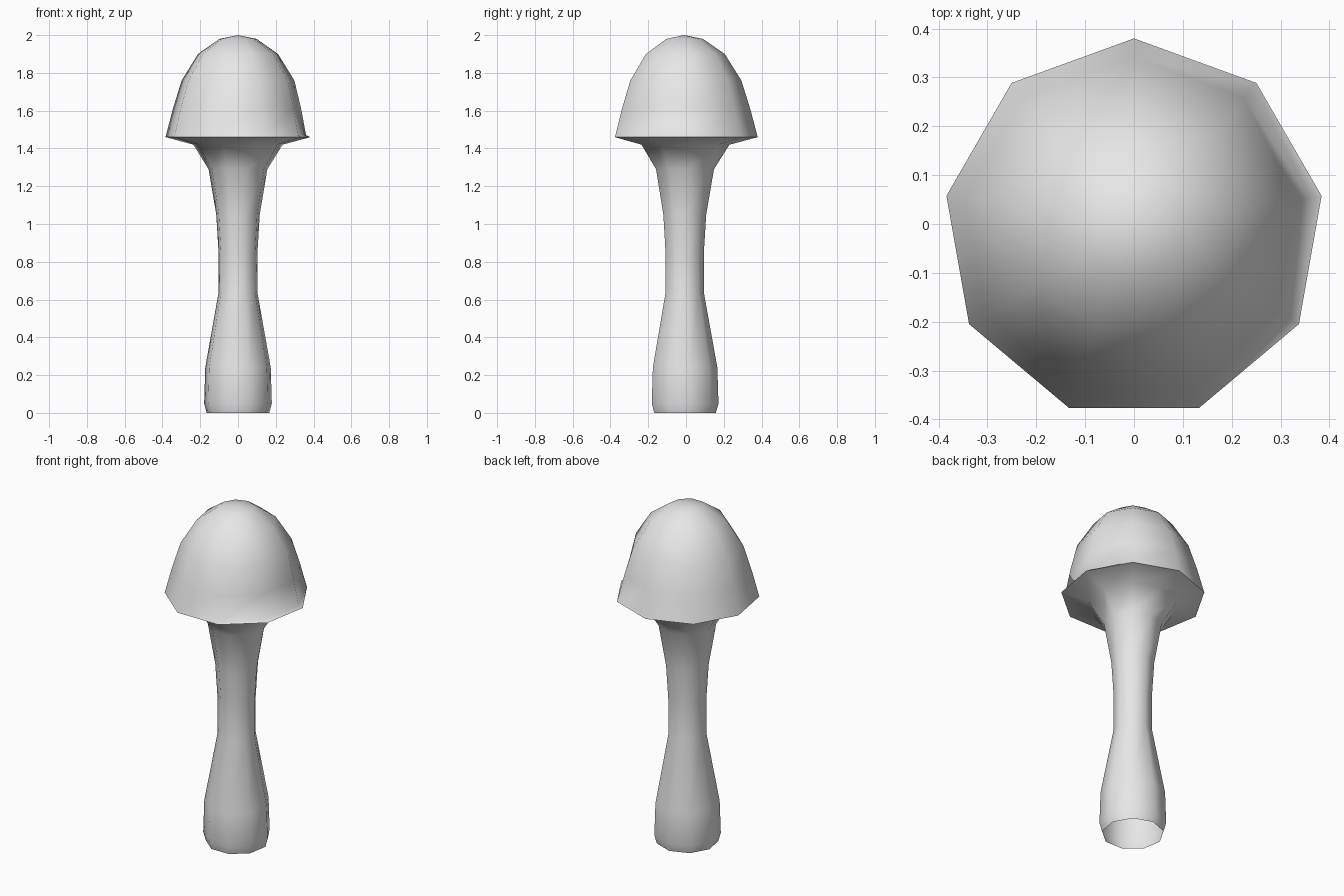
import bpy, bmesh, math

cube = bpy.data.objects.get("Cube")
if cube:
    bpy.data.objects.remove(cube, do_unlink=True)

SIDES = 9
AXIS_Y = -0.01

grey = bpy.data.materials.new("light grey")
grey.use_nodes = True
colour = (0.8, 0.8, 0.8, 1)
grey.diffuse_color = colour
grey.node_tree.nodes["Principled BSDF"].inputs["Base Color"].default_value = colour


def lathe(name, profile, apex=None, tucks={}):
    """Nine-sided turned shell; tucks scales single corners of one ring."""
    bm = bmesh.new()
    rings = []
    for level, (r, z) in enumerate(profile):
        ring = []
        for i in range(SIDES):
            a = math.pi / 2 + math.tau * i / SIDES
            k = tucks.get((level, i), 1)
            ring.append(bm.verts.new((r * k * math.cos(a), AXIS_Y + r * k * math.sin(a), z)))
        rings.append(ring)
    for low, high in zip(rings, rings[1:]):
        for i in range(SIDES):
            j = (i + 1) % SIDES
            bm.faces.new((low[i], low[j], high[j], high[i]))
    if apex:
        tip = bm.verts.new((0, AXIS_Y, apex))
        for i in range(SIDES):
            bm.faces.new((rings[-1][i], rings[-1][(i + 1) % SIDES], tip))
    mesh = bpy.data.meshes.new(name)
    bm.to_mesh(mesh)
    bm.free()
    mesh.materials.append(grey)
    obj = bpy.data.objects.new(name, mesh)
    bpy.context.collection.objects.link(obj)
    bpy.ops.object.select_all(action='DESELECT')
    obj.select_set(True)
    bpy.context.view_layer.objects.active = obj
    bpy.ops.object.shade_smooth_by_angle(angle=math.radians(60))
    return obj


# Open-bottomed stem flaring into the underside of the cap
lathe("stem", [(0.168, 0), (0.182, 0.05), (0.176, 0.24), (0.104, 0.64),
               (0.104, 0.84), (0.117, 1.05), (0.158, 1.29), (0.24, 1.42), (0.39, 1.46)])

# Bell-shaped cap, its rim tucked in at two corners on the left side
lathe("cap", [(0.39, 1.46), (0.387, 1.47), (0.35, 1.61), (0.303, 1.76),
              (0.215, 1.9), (0.1, 1.98)], apex=2.0,
      tucks={(1, 7): 0.945, (1, 6): 0.945, (2, 7): 0.97, (2, 6): 0.97})
